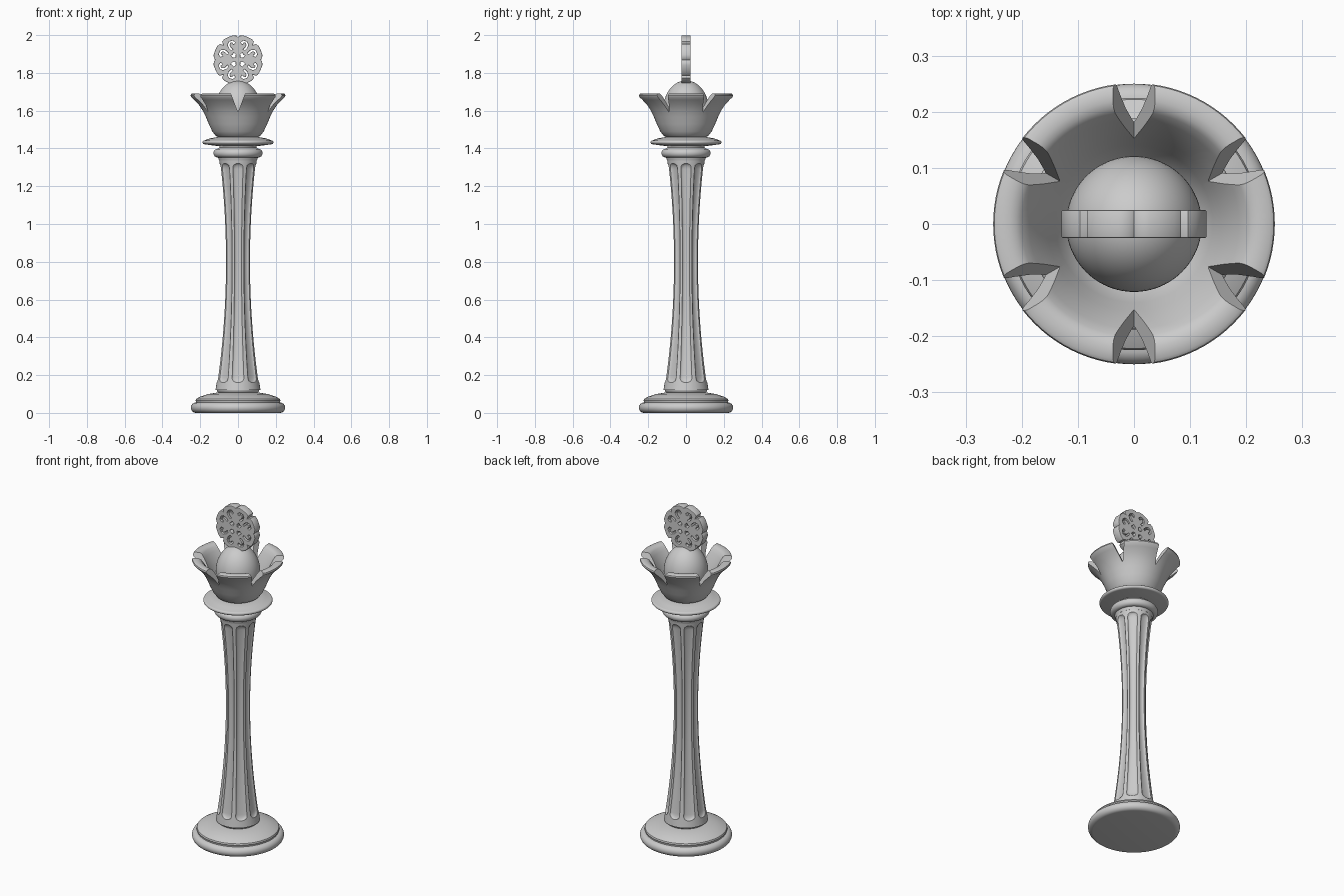
import bpy, bmesh, math
from math import sin, cos, pi, radians, sqrt

if "Cube" in bpy.data.objects:
    bpy.data.objects.remove(bpy.data.objects["Cube"])


def add_mesh(name, verts, faces):
    me = bpy.data.meshes.new(name)
    me.from_pydata(verts, [], faces)
    bm = bmesh.new()
    bm.from_mesh(me)
    bmesh.ops.remove_doubles(bm, verts=bm.verts, dist=1e-5)
    bmesh.ops.recalc_face_normals(bm, faces=bm.faces)
    bm.to_mesh(me)
    bm.free()
    ob = bpy.data.objects.new(name, me)
    bpy.context.collection.objects.link(ob)
    return ob


def finish(ob, angle=35):
    # apply modifiers / curves and smooth the result
    bpy.ops.object.select_all(action='DESELECT')
    bpy.context.view_layer.objects.active = ob
    ob.select_set(True)
    bpy.ops.object.convert(target='MESH')
    bpy.ops.object.shade_smooth_by_angle(angle=radians(angle))


def ring_grid(rows):
    # quads between equal-length closed rings
    n = len(rows[0])
    verts = [v for row in rows for v in row]
    faces = [(j*n+i, j*n+(i+1) % n, (j+1)*n+(i+1) % n, (j+1)*n+i)
             for j in range(len(rows)-1) for i in range(n)]
    return verts, faces


def lathe(name, prof, n=96):
    rows = [[(r*cos(2*pi*i/n), r*sin(2*pi*i/n), z) for i in range(n)] for r, z in prof]
    return add_mesh(name, *ring_grid(rows))


def bulge(r, z0, z1, depth, n=12):
    # rounded edge from z0 to z1, reaching radius r
    zc, h = (z0+z1)/2, (z1-z0)/2
    return [(r-depth+depth*cos(a), zc+h*sin(a))
            for a in (-pi/2+pi*k/n for k in range(n+1))]


# stepped base
finish(lathe("base", [(0, 0)] + bulge(.25, 0, .055, .028)
             + [(.222, .06), (.225, .066), (.222, .074), (.20, .086), (.16, .099), (.11, .108), (0, .108)]))
finish(lathe("lower_ring", [(0, .10)] + bulge(.113, .105, .15, .015) + [(0, .15)]))

# fluted shaft with rounded groove ends
Z0, Z1, FLUTES, W, DEPTH, END = .16, 1.32, 8, 16.5, .012, .03
half = [W*f for f in (0, .2, .4, .6, .75, .87, .95, 1)] + [19.5]
local = [-a for a in reversed(half)] + half[1:]
angles = [45*k + a for k in range(FLUTES) for a in local]
zs = [.12] + [Z0 + END*(1-cos(pi/2*k/8)) for k in range(9)]
zs += [Z0+END+(Z1-Z0-2*END)*k/40 for k in range(1, 40)]
zs += [Z1 - END*(1-cos(pi/2*k/8)) for k in range(8, -1, -1)] + [1.35]
rows = []
for z in zs:
    R = .066 + .115*(z-.8)**2
    d = max(0, min(z-Z0, Z1-z))
    e = sqrt(max(0, 1-(1-d/END)**2)) if d < END else 1
    row = []
    for k in range(FLUTES):
        for a in local:
            t = abs(a)/(W*e) if e > .01 else 2
            r = R - (DEPTH*e*sqrt(1-t*t) if t < 1 else 0)
            th = radians(45*k + a)
            row.append((r*cos(th), r*sin(th), z))
    rows.append(row)
finish(add_mesh("fluted_shaft", *ring_grid(rows)), 30)

# collar ring and flat disc under the cup
finish(lathe("upper_ring", [(0, 1.335), (.1, 1.335), (.105, 1.352)] + bulge(.13, 1.352, 1.398, .022)
             + [(.098, 1.405), (.098, 1.42), (0, 1.42)]))
finish(lathe("collar_disc", [(0, 1.412), (.10, 1.412), (.15, 1.418)] + bulge(.188, 1.422, 1.443, .012)
             + [(.15, 1.453), (.11, 1.46), (0, 1.46)]))

# flared cup with six V notches
cup = lathe("petal_cup", [(0, 1.455), (.10, 1.457), (.118, 1.467), (.136, 1.49), (.155, 1.53),
                          (.17, 1.567), (.186, 1.60), (.207, 1.631), (.232, 1.657), (.248, 1.672),
                          (.251, 1.679), (.249, 1.687), (.243, 1.691), (.222, 1.691), (.21, 1.688),
                          (.20, 1.68), (.187, 1.66), (.172, 1.633), (.155, 1.598), (.14, 1.56),
                          (.122, 1.52), (.10, 1.495), (.06, 1.48), (0, 1.478)])
cv, cf = [], []
for k in range(6):
    a = radians(30+60*k)
    b = len(cv)
    for r in (.125, .30):
        for w, z in ((0, 1.592), (.041, 1.70), (-.041, 1.70)):
            cv.append((r*cos(a)-w*sin(a), r*sin(a)+w*cos(a), z))
    cf += [tuple(b+i for i in f) for f in
           ((0, 1, 2), (3, 5, 4), (0, 3, 4, 1), (1, 4, 5, 2), (2, 5, 3, 0))]
cutter = add_mesh("notch_cutter", cv, cf)
cutter.hide_render = True
m = cup.modifiers.new("notches", 'BOOLEAN')
m.object, m.operation, m.solver = cutter, 'DIFFERENCE', 'EXACT'
finish(cup)
bpy.data.objects.remove(cutter)

# egg dome inside the cup
finish(lathe("dome", [(.121*sin(pi*k/32), 1.605-.155*cos(pi*k/32)) for k in range(33)]))

# pierced rosette finial
cu = bpy.data.curves.new("rosette", 'CURVE')
cu.dimensions, cu.fill_mode = '2D', 'BOTH'
cu.extrude, cu.bevel_depth, cu.bevel_resolution, cu.offset = .022, .003, 1, -.003


def loop(pts):
    s = cu.splines.new('POLY')
    s.points.add(len(pts)-1)
    for p, (x, y) in zip(s.points, pts):
        p.co = (x, y, 0, 1)
    s.use_cyclic_u = True


def polar(r, a):
    return (r*cos(radians(a)), r*sin(radians(a)))


# eight-lobed outline, deeper notches on the diagonals
outline = []
for k in range(8):
    n0, n1 = (.121, .111) if k % 2 == 0 else (.111, .121)
    outline += [polar(r, 45*k+a) for r, a in
                ((n0, 0), (.128, 4), (.132, 12), (.131, 22.5), (.132, 33), (.128, 41))]
loop(outline)
# hooked scroll slot in every lobe, mirrored in pairs
for k in range(8):
    s = 1 if k % 2 == 0 else -1
    hook = [(.062, 13), (.080, 15), (.097, 12), (.107, 4), (.106, -7), (.094, -13), (.084, -9),
            (.088, -5), (.097, -4), (.099, 2), (.091, 7), (.078, 8), (.062, 4)]
    loop([polar(r, 45*k+22.5+s*a) for r, a in hook])
# small cross of openings in the centre
for k in range(4):
    loop([polar(r, 90*k+45+a) for r, a in
          ((.018, 0), (.030, -22), (.044, -14), (.040, 0), (.044, 14), (.030, 22))])
ros = bpy.data.objects.new("rosette", cu)
bpy.context.collection.objects.link(ros)
ros.location, ros.rotation_euler = (0, 0, 1.869), (pi/2, 0, 0)
finish(ros)
